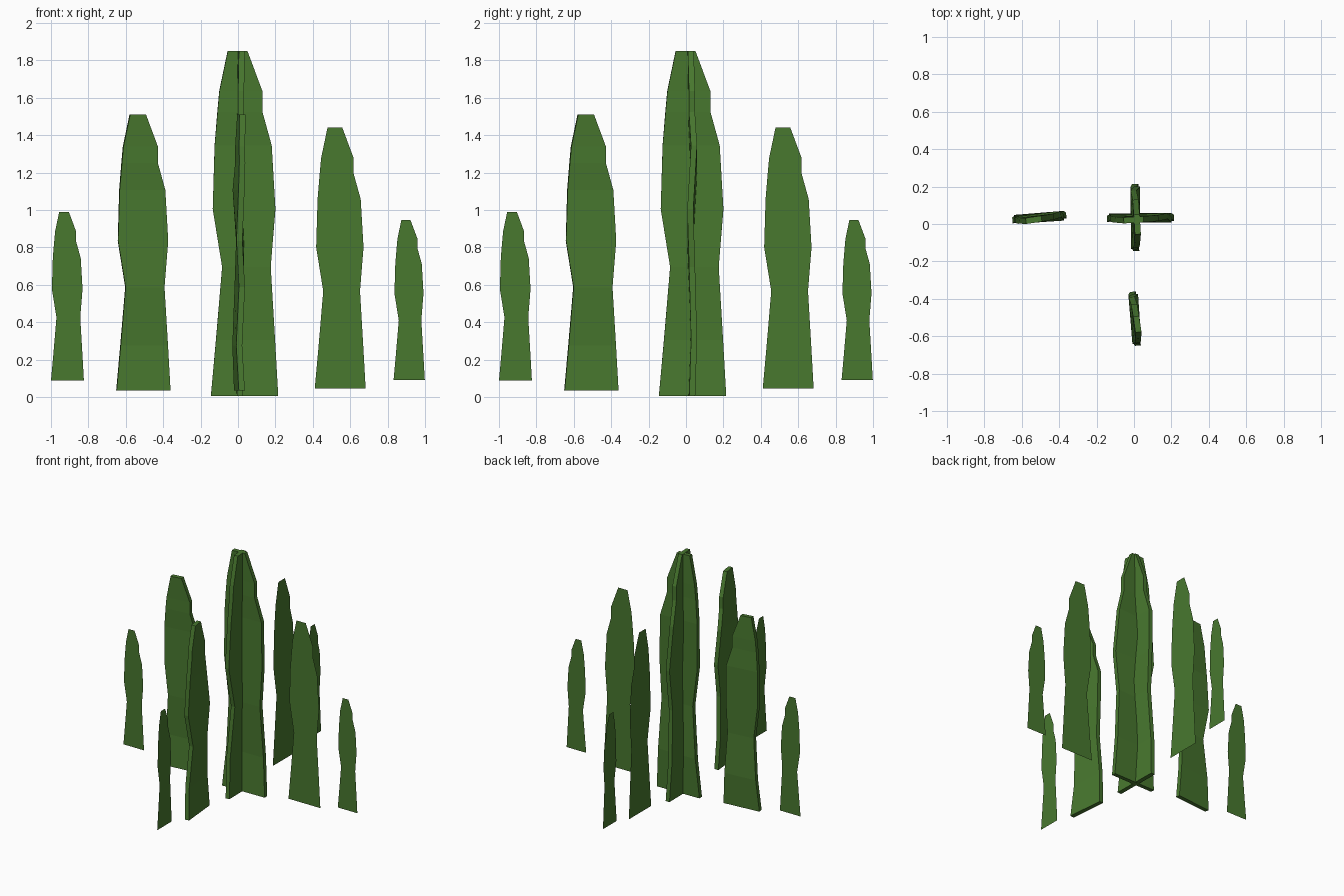
import bpy
import bmesh
import math
from mathutils import Matrix

cube = bpy.data.objects.get("Cube")
if cube:
    bpy.data.objects.remove(cube, do_unlink=True)

green = bpy.data.materials.new("leaf_green")
green.use_nodes = True
colour = (0.065, 0.188, 0.028, 1)
green.diffuse_color = colour
green.node_tree.nodes["Principled BSDF"].inputs["Base Color"].default_value = colour

# Blade outline: height, left edge, right edge, left bend, right bend
ROWS = [
    (0.0, -0.145, 0.215, 0.0, 0.0),
    (0.3, -0.118, 0.198, 0.012, 0.01),
    (0.69, -0.085, 0.175, -0.005, 0.0),
    (1.0, -0.135, 0.2, 0.012, -0.01),
    (1.34, -0.125, 0.18, 0.0, 0.01),
    (1.52, -0.11, 0.13, -0.005, 0.0),
    (1.63, -0.1, 0.13, -0.005, 0.0),
    (1.845, -0.055, 0.05, -0.01, -0.005),
]
THICKNESS = 0.032
CENTRE_Y = 0.03

# Quarter turn that swaps the row along x for the row along y
quarter_turn = Matrix.Translation((0.04, 0, 0)) @ Matrix.Rotation(math.pi / 2, 4, "Z")


def blade(name, x, z, scale, slope, thick, turn):
    """One leaf blade, either a bent solid slab or a flat sheet."""
    bm = bmesh.new()
    pairs = []
    for height, left, right, bend_l, bend_r in ROWS:
        pair = []
        for across, bend in ((left, bend_l), (right, bend_r)):
            side = CENTRE_Y + slope * across * scale + (bend if thick else 0)
            pair.append(bm.verts.new((x + across * scale, side, z + height * scale)))
        pairs.append(pair)
    for low, high in zip(pairs, pairs[1:]):
        bm.faces.new((low[0], low[1], high[1], high[0]))
    bm.transform(turn)
    mesh = bpy.data.meshes.new(name)
    bm.to_mesh(mesh)
    bm.free()
    mesh.materials.append(green)
    obj = bpy.data.objects.new(name, mesh)
    bpy.context.collection.objects.link(obj)
    if thick:
        solid = obj.modifiers.new("thickness", "SOLIDIFY")
        solid.thickness = THICKNESS
        solid.offset = 0


# The same row of five blades runs along both axes
for axis, turn in (("across", Matrix.Identity(4)), ("along", quarter_turn)):
    blade("centre_blade_" + axis, 0, 0.005, 1.0, 0.015, True, turn)
    blade("tall_blade_" + axis, -0.534, 0.035, 0.8, 0.09, True, turn)
    blade("middle_blade_" + axis, 0.52, 0.045, 0.756, 0, False, turn)
    blade("outer_blade_" + axis, -0.929, 0.088, 0.489, 0, False, turn)
    blade("short_blade_" + axis, 0.899, 0.09, 0.464, 0, False, turn)
